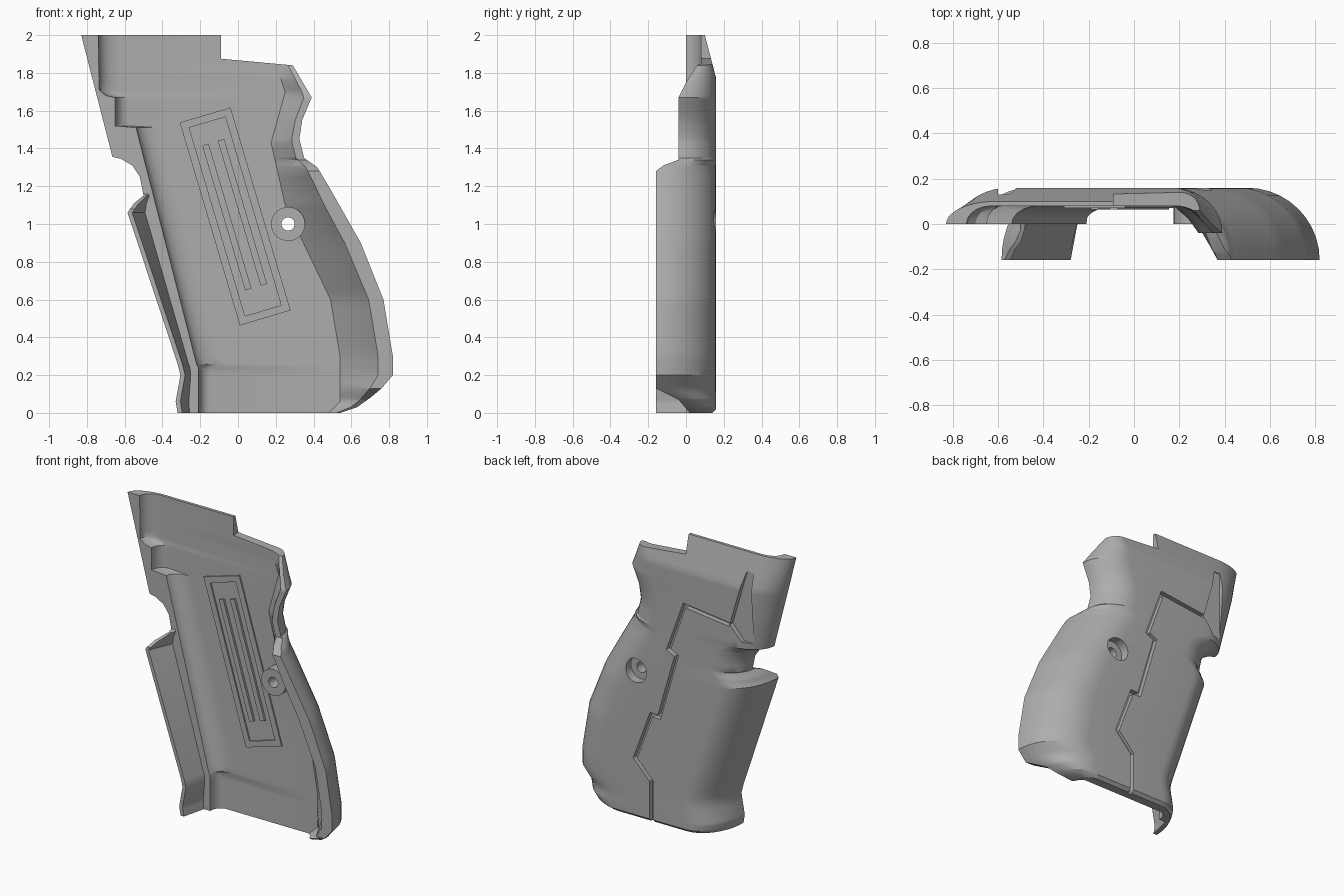
import bpy, bmesh, math
from mathutils import Vector

if "Cube" in bpy.data.objects:
    bpy.data.objects.remove(bpy.data.objects["Cube"])

grey = bpy.data.materials.new("mid_grey")
grey.use_nodes = True
grey.diffuse_color = (0.42, 0.42, 0.42, 1)
grey.node_tree.nodes["Principled BSDF"].inputs["Base Color"].default_value = grey.diffuse_color

# Profiles as (height, value) pairs
LEFT_EDGE = [(0, -.32), (.06, -.33), (.2, -.305), (.26, -.32), (1.06, -.585), (1.11, -.55),
             (1.15, -.5), (1.25, -.52), (1.31, -.56), (1.345, -.62), (1.355, -.665), (2, -.83)]
RIGHT_EDGE = [(0, .54), (.03, .63), (.08, .7), (.13, .76), (.2, .82), (.3, .82), (.6, .77),
              (.9, .65), (1.2, .48), (1.3, .42), (1.35, .35), (1.45, .325), (1.55, .34),
              (1.67, .39), (1.84, .29), (2, .27)]
LEFT_RIM = [(1.08, -.16), (1.13, -.08), (1.16, 0)]
RIGHT_RIM = [(0, .02), (.07, -.04), (.13, -.16), (1.28, -.16), (1.31, -.12), (1.34, -.04),
             (1.67, -.04), (1.75, 0), (1.84, .06)]
LEDGE = [(.24, -.21), (.26, -.22), (1.51, -.54), (1.52, -.65), (1.67, -.65), (1.68, -.7),
         (1.71, -.735), (2, -.74)]
FILLET = [(.24, -.15), (.26, -.07), (1.51, -.42), (1.52, -.575), (1.67, -.58), (1.7, -.63)]
PLATE_END = [(0, .48), (.06, .54), (.3, .54), (.6, .49), (1.1, .25), (1.43, .175), (1.7, .25),
             (1.84, .2)]
OUTER_FACE = [(0, .14), (.02, .16), (1.77, .16), (2, .1)]
INNER = .08


def at(table, z):
    """Linear interpolation in a profile."""
    if z <= table[0][0]:
        return table[0][1]
    for (a, va), (b, vb) in zip(table, table[1:]):
        if z <= b:
            return va + (vb - va) * (z - a) / (b - a)
    return table[-1][1]


def finish(name, bm):
    bmesh.ops.recalc_face_normals(bm, faces=bm.faces)
    mesh = bpy.data.meshes.new(name)
    bm.to_mesh(mesh)
    bm.free()
    obj = bpy.data.objects.new(name, mesh)
    bpy.context.collection.objects.link(obj)
    mesh.materials.append(grey)
    return obj


def prism(name, outline, y0, y1):
    """Extrude an x-z outline along y."""
    bm = bmesh.new()
    face = bm.faces.new([bm.verts.new((x, y0, z)) for x, z in outline])
    made = bmesh.ops.extrude_face_region(bm, geom=[face])["geom"]
    bmesh.ops.translate(bm, vec=(0, y1 - y0, 0),
                        verts=[v for v in made if isinstance(v, bmesh.types.BMVert)])
    return finish(name, bm)


def disc(name, x, z, radius, y0, y1, sides=32):
    ring = [(x + radius * math.cos(math.tau * i / sides),
             z + radius * math.sin(math.tau * i / sides)) for i in range(sides)]
    return prism(name, ring, y0, y1)


def combine(target, tool, operation):
    mod = target.modifiers.new(operation, "BOOLEAN")
    mod.operation, mod.solver, mod.object = operation, "EXACT", tool
    bpy.context.view_layer.objects.active = target
    bpy.ops.object.modifier_apply(modifier=mod.name)
    bpy.data.objects.remove(tool)


def section(z):
    """Closed cross-section of the shell at height z."""
    left, right = at(LEFT_EDGE, z), at(RIGHT_EDGE, z)
    yl, yr, top = at(LEFT_RIM, z), at(RIGHT_RIM, z), at(OUTER_FACE, z)
    ledge, fillet, end = at(LEDGE, z), at(FILLET, z), at(PLATE_END, z)
    wide = min(.32, 1.1 * (top - yr))
    steps = 10
    arc = [(1 - math.cos(i / steps * math.pi / 2), math.sin(i / steps * math.pi / 2))
           for i in range(steps + 1)]
    pts = [(left + .22 * c, yl + (top - yl) * s) for c, s in arc]
    pts += [(right - wide * c, yr + (top - yr) * s) for c, s in reversed(arc)]
    # right wall, inside
    span = right - end
    pts += [(end + .72 * span, yr), (end + .4 * span, INNER + .45 * (yr - INNER)), (end, INNER)]
    # left ledge and fillet, inside
    pts += [(ledge + (fillet - ledge) * c, INNER * s) for c, s in reversed(arc[::2])]
    pts += [(left + .58 * (ledge - left), 0), (left + min(.025, .3 * (ledge - left)), yl)]
    return pts


# Main shell lofted through the sections
heights = {round(i * .05, 3) for i in range(41)}
for table in (LEFT_EDGE, RIGHT_EDGE, LEFT_RIM, RIGHT_RIM, LEDGE, FILLET, PLATE_END, OUTER_FACE):
    heights |= {z for z, _ in table}
bm = bmesh.new()
rings = [[bm.verts.new((x, y, z)) for x, y in section(z)] for z in sorted(heights)]
count = len(rings[0])
for low, high in zip(rings, rings[1:]):
    for i in range(count):
        j = (i + 1) % count
        bm.faces.new((low[i], low[j], high[j], high[i]))
bm.faces.new(rings[0])
bm.faces.new(rings[-1])
shell = finish("grip_shell", bm)

# Screw boss with through hole and outer counterbore
SX, SZ = .265, 1.0
combine(shell, disc("screw_boss", SX, SZ, .09, 0, .12), "UNION")
combine(shell, disc("screw_hole", SX, SZ, .035, -.3, .3), "DIFFERENCE")
combine(shell, disc("counterbore", SX, SZ, .08, .1, .3), "DIFFERENCE")

# Stepped top edge
combine(shell, prism("top_step", [(-.09, 2.1), (-.09, 1.875), (.29, 1.84), (.6, 1.84), (.6, 2.1)],
                     -.3, .3), "DIFFERENCE")

# Shallow pocket beside the upper pillar
combine(shell, prism("pillar_pocket", [(-.44, 1.5), (-.55, 1.88), (-.6, 1.88), (-.6, 1.4),
                                       (-.53, 1.4)], .125, .3), "DIFFERENCE")

# Zigzag groove around the outer panel
path = [Vector(p) for p in [(-.44, 1.5), (-.1, 1.54), (.02, 1.21), (-.04, 1.18), (.09, .73),
                            (.15, .73), (.27, .405), (.15, .28), (.15, -.05)]]
sides = ([], [])
for i, p in enumerate(path):
    before = (p - path[i - 1]).normalized() if i else (path[1] - p).normalized()
    after = (path[i + 1] - p).normalized() if i < len(path) - 1 else before
    mid = (before + after).normalized()
    offset = Vector((-mid.y, mid.x)) * .013 / max(.5, mid.dot(before))
    sides[0].append(tuple(p + offset))
    sides[1].append(tuple(p - offset))
combine(shell, prism("panel_groove", sides[0] + sides[1][::-1], .125, .3), "DIFFERENCE")

bpy.ops.object.select_all(action="DESELECT")
shell.select_set(True)
bpy.context.view_layer.objects.active = shell
bpy.ops.object.shade_smooth_by_angle(angle=math.radians(28))


# Tilted frame and ribs on the inner face
TILT = math.radians(16.5)


def bar(name, u, v, width, length, depth):
    """Bar centred at u, v in the tilted frame's own axes."""
    corners = [(u + a * width / 2, v + b * length / 2)
               for a, b in ((-1, -1), (1, -1), (1, 1), (-1, 1))]
    c, s = math.cos(TILT), math.sin(TILT)
    prism(name, [(-.015 + a * c - b * s, 1.04 + a * s + b * c) for a, b in corners],
          INNER - depth, INNER + .005)


for sign, side in ((-1, "left"), (1, "right")):
    bar("frame_" + side, sign * .12, 0, .04, 1.12, .01)
    bar("rib_" + side, sign * .043, .01, .035, .8, .015)
for sign, side in ((-1, "bottom"), (1, "top")):
    bar("frame_" + side, 0, sign * .54, .2, .04, .01)
